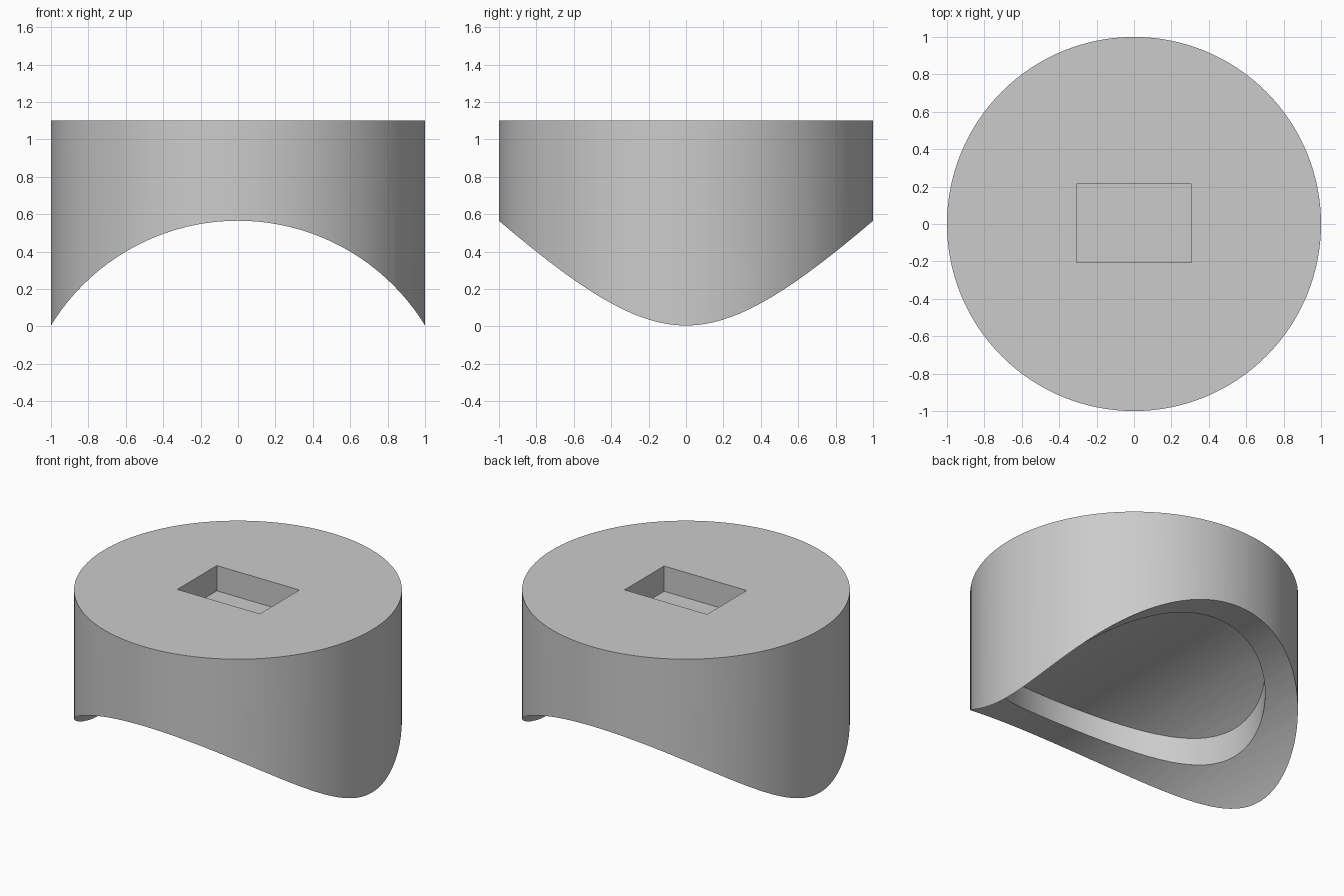
import bpy
from math import radians, pi

cube = bpy.data.objects.get("Cube")
if cube:
    bpy.data.objects.remove(cube, do_unlink=True)

HEIGHT = 1.1
SADDLE_RADIUS = 1.173      # curve of the arched underside
SADDLE_AXIS = -0.608       # height of that curve's axis
RECESS_DEPTH = 0.15        # measured square to the arch

grey = bpy.data.materials.new("plain_grey")
grey.use_nodes = True
grey.diffuse_color = (0.6, 0.6, 0.6, 1)
grey.node_tree.nodes["Principled BSDF"].inputs["Base Color"].default_value = (0.6, 0.6, 0.6, 1)


def cylinder(name, radius, length, z, along_y=False):
    bpy.ops.mesh.primitive_cylinder_add(
        vertices=128, radius=radius, depth=length, location=(0, 0, z),
        rotation=(pi / 2 if along_y else 0, 0, 0))
    obj = bpy.context.object
    obj.name = name
    return obj


def combine(target, cutter, operation):
    """Apply a boolean, then discard the cutter."""
    mod = target.modifiers.new(operation.lower(), 'BOOLEAN')
    mod.operation = operation
    mod.solver = 'EXACT'
    mod.object = cutter
    bpy.context.view_layer.objects.active = target
    bpy.ops.object.modifier_apply(modifier=mod.name)
    bpy.data.objects.remove(cutter, do_unlink=True)


# Round block with an arched underside
body = cylinder("saddle_block", 1, HEIGHT + 0.2, (HEIGHT - 0.2) / 2)
combine(body, cylinder("arch_cutter", SADDLE_RADIUS, 3, SADDLE_AXIS, True), 'DIFFERENCE')

# Round recess whose floor runs parallel to the arch
recess = cylinder("recess_cutter", 0.8, 1.4, 0.3)
combine(recess, cylinder("recess_floor", SADDLE_RADIUS + RECESS_DEPTH, 3, SADDLE_AXIS, True),
        'INTERSECT')
combine(body, recess, 'DIFFERENCE')

# Rectangular pocket in the top
bpy.ops.mesh.primitive_cube_add(size=1, location=(0, 0.004, HEIGHT))
pocket = bpy.context.object
pocket.name = "pocket_cutter"
pocket.scale = (0.615, 0.42, 0.34)
bpy.context.view_layer.update()
combine(body, pocket, 'DIFFERENCE')

# Finish
body.data.materials.clear()
body.data.materials.append(grey)
for face in body.data.polygons:
    face.material_index = 0
bpy.ops.object.select_all(action='DESELECT')
body.select_set(True)
bpy.context.view_layer.objects.active = body
bpy.ops.object.shade_smooth_by_angle(angle=radians(30))
